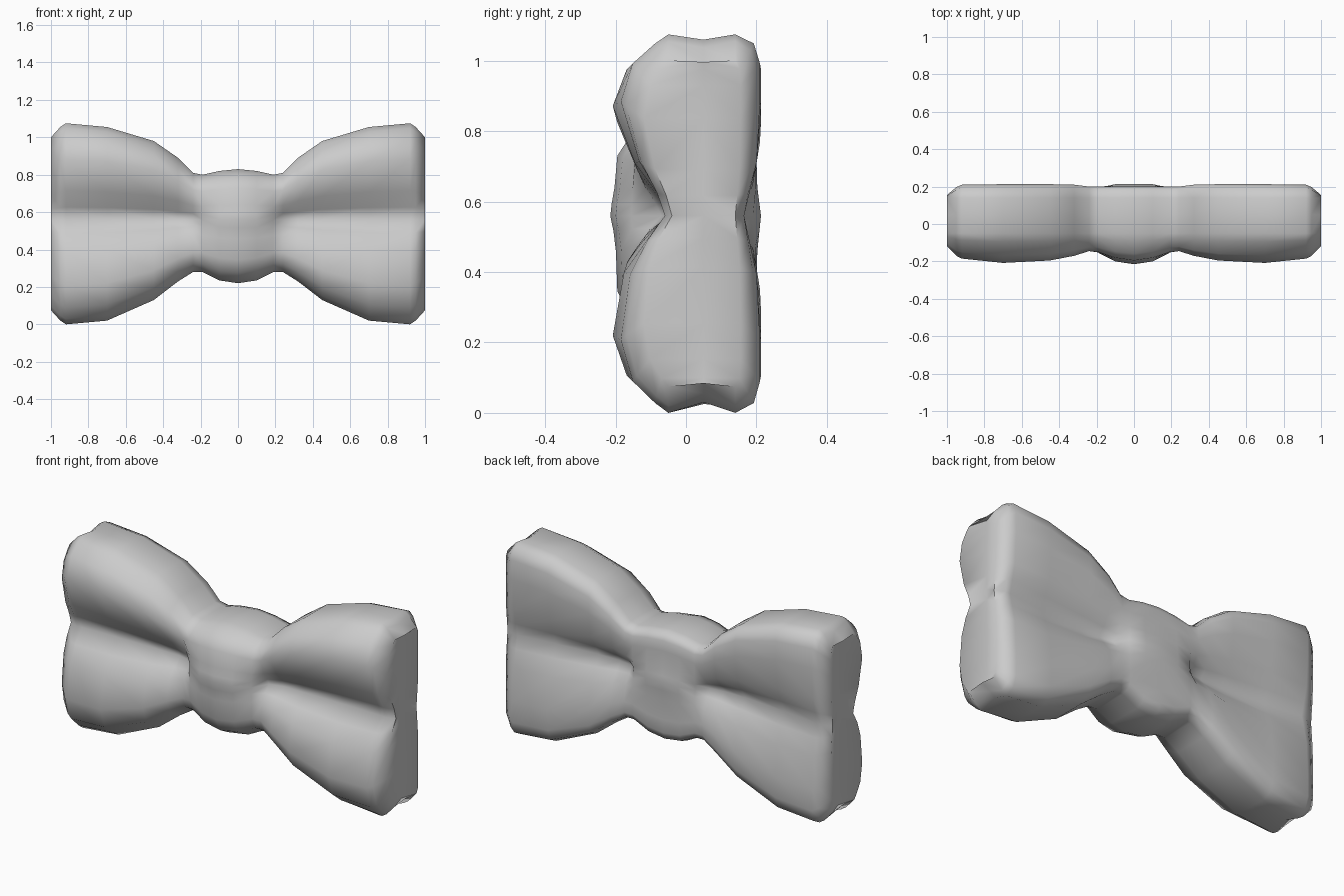
import bpy, bmesh, math

cube = bpy.data.objects.get("Cube")
if cube:
    bpy.data.objects.remove(cube)

grey = bpy.data.materials.new("plain grey")
grey.use_nodes = True
COLOUR = (0.6, 0.6, 0.6, 1)
grey.diffuse_color = COLOUR
grey.node_tree.nodes["Principled BSDF"].inputs["Base Color"].default_value = COLOUR

MID_Z, SEAM_Y = 0.56, 0.05

# Fullness of a lobe close to the crease, and how much it rounds off at its outer edge
FRONT_UPPER = (0.2, 0.6, 0.25, 0.72)
FRONT_LOWER = (0.45, 0.8, 0.25, 0.72)
BACK = (0.35, 0.8, 0.0, 0.25)


def lobe(crease, crest, tip, edge_z, shape):
    """Points (y, z) from the middle crease out over one lobe."""
    near, mid, shoulder, rim = shape
    ys = [crease, lerp(crease, crest, near), lerp(crease, crest, mid), crest,
          lerp(crest, tip, shoulder), lerp(crest, tip, rim), tip]
    steps = (0, 0.13, 0.3, 0.63, 0.84, 0.95, 1)
    return [(y, lerp(MID_Z, edge_z, u)) for y, u in zip(ys, steps)]


def lerp(a, b, t):
    return a + (b - a) * t


def column(top, bottom, crease, crest, tip, upper, lower):
    """Full column of points from bottom to top."""
    low = lobe(crease, crest, tip, bottom, lower)
    return low[::-1] + lobe(crease, crest, tip, top, upper)[1:]


# Cross-sections: x, top, bottom, front crease, front crest, back crease, back crest, seam dip
SECTIONS = [
    (0.00, 0.83, 0.22, -0.215, -0.195, 0.213, 0.20, 0),
    (0.10, 0.82, 0.235, -0.20, -0.18, 0.213, 0.20, 0),
    (0.19, 0.80, 0.28, -0.155, -0.15, 0.19, 0.20, 0),
    (0.24, 0.81, 0.28, -0.07, -0.145, 0.13, 0.20, 0),
    (0.32, 0.89, 0.23, -0.05, -0.17, 0.12, 0.21, 0),
    (0.45, 0.98, 0.13, -0.05, -0.195, 0.12, 0.213, 0),
    (0.70, 1.055, 0.02, -0.05, -0.208, 0.14, 0.213, 0.005),
    (0.92, 1.075, 0.00, -0.055, -0.185, 0.165, 0.21, 0.03),
    (0.95, 1.055, 0.02, -0.06, -0.17, 0.165, 0.197, 0.035),
    (1.00, 1.00, 0.075, -0.04, -0.12, 0.14, 0.155, 0.01),
]


def bow_half(bm, side):
    """Loft one half of the bow from the knot out to the end."""
    rings = []
    for x, top, bottom, fc, fr, bc, br, dip in SECTIONS:
        front = column(top, bottom, fc, fr, -0.05, FRONT_UPPER, FRONT_LOWER)
        back = column(top, bottom, bc, br, 0.14, BACK, BACK)
        pts = [(SEAM_Y, bottom + dip)] + front + [(SEAM_Y, top - dip / 2)] + back[::-1]
        rings.append([bm.verts.new((side * x, y, z)) for y, z in pts])
    n = len(rings[0])
    for a, b in zip(rings, rings[1:]):
        for i in range(n):
            j = (i + 1) % n
            bm.faces.new((a[i], a[j], b[j], b[i]))
    # End cap, slightly dented along the seam
    end = rings[-1]
    m = (n - 2) // 2
    front, back = end[1:m + 1], end[m + 2:][::-1]
    seam = [bm.verts.new((side * 0.97, SEAM_Y, v.co.z)) for v in front]
    for col in (front, back):
        for k in range(m - 1):
            bm.faces.new((col[k], col[k + 1], seam[k + 1], seam[k]))
        bm.faces.new((end[0], col[0], seam[0]))
        bm.faces.new((end[m + 1], col[-1], seam[-1]))


mesh = bpy.data.meshes.new("bow_tie")
bm = bmesh.new()
for side in (1, -1):
    bow_half(bm, side)
bmesh.ops.remove_doubles(bm, verts=bm.verts, dist=0.0005)
bmesh.ops.recalc_face_normals(bm, faces=bm.faces)
bm.to_mesh(mesh)
bm.free()
mesh.materials.append(grey)

bow = bpy.data.objects.new("bow_tie", mesh)
bpy.context.collection.objects.link(bow)
bpy.ops.object.select_all(action='DESELECT')
bow.select_set(True)
bpy.context.view_layer.objects.active = bow
bpy.ops.object.shade_smooth_by_angle(angle=math.radians(75))
